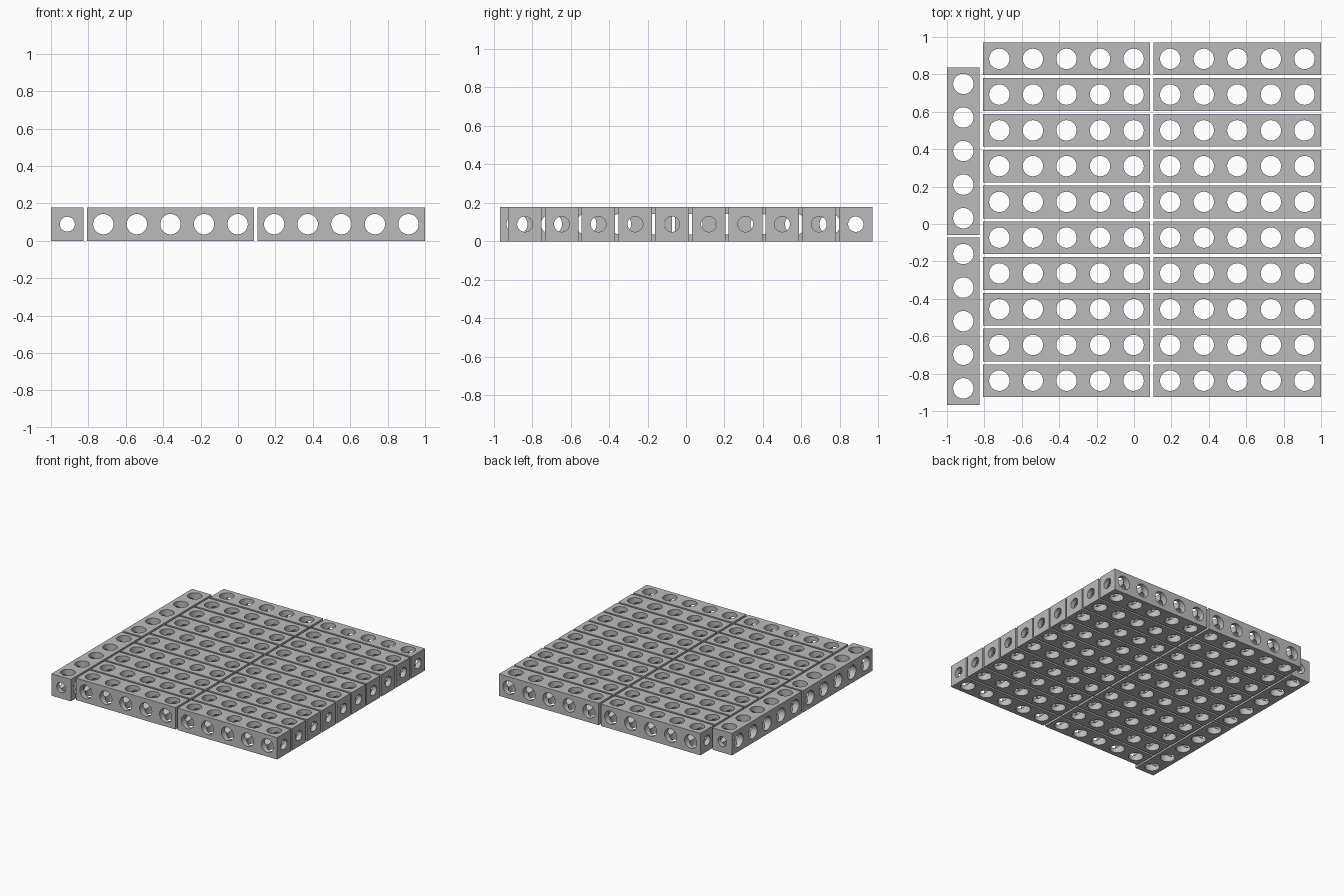
import bpy, bmesh, math
from mathutils import Matrix, Vector

if "Cube" in bpy.data.objects:
    bpy.data.objects.remove(bpy.data.objects["Cube"])

LENGTH, WIDTH, HEIGHT = 0.895, 0.175, 0.178
PITCH = 0.1795              # hole spacing along a bar
HOLE_R, END_R = 0.0545, 0.04
ROW_STEP = 0.1912

grey = bpy.data.materials.new("light_grey")
grey.diffuse_color = (0.5, 0.5, 0.5, 1)
grey.use_nodes = True
grey.node_tree.nodes["Principled BSDF"].inputs["Base Color"].default_value = grey.diffuse_color


def make_object(name, bm):
    mesh = bpy.data.meshes.new(name)
    bm.to_mesh(mesh)
    bm.free()
    obj = bpy.data.objects.new(name, mesh)
    bpy.context.collection.objects.link(obj)
    return obj


def hole_cutter(name, axis, radius, depth, centres):
    """Round rods along one axis, used for drilling."""
    bm = bmesh.new()
    turn = Vector((0, 0, 1)).rotation_difference(Vector(axis)).to_matrix().to_4x4()
    for x in centres:
        bmesh.ops.create_cone(bm, cap_ends=True, segments=32, radius1=radius,
                              radius2=radius, depth=depth,
                              matrix=Matrix.Translation((x, 0, 0)) @ turn)
    obj = make_object(name, bm)
    obj.hide_render = True
    return obj


# Solid bar, drilled across, vertically and lengthwise
bm = bmesh.new()
bmesh.ops.create_cube(bm, size=1, matrix=Matrix.Diagonal((LENGTH, WIDTH, HEIGHT, 1)))
bar = make_object("drilled_bar", bm)
bar.data.materials.append(grey)

centres = [(i - 2) * PITCH for i in range(5)]
cutters = [hole_cutter("vertical_cutter", (0, 0, 1), HOLE_R, 0.4, centres),
           hole_cutter("cross_cutter", (0, 1, 0), HOLE_R, 0.4, centres),
           hole_cutter("lengthwise_cutter", (1, 0, 0), END_R, 1.2, [0])]
for cutter in cutters:
    mod = bar.modifiers.new("drill", 'BOOLEAN')
    mod.operation = 'DIFFERENCE'
    mod.solver = 'EXACT'
    mod.object = cutter

bpy.context.view_layer.update()
drilled = bpy.data.meshes.new_from_object(
    bar.evaluated_get(bpy.context.evaluated_depsgraph_get()))
for obj in [bar] + cutters:
    bpy.data.objects.remove(obj)


def place_bar(name, x, y, turned=False):
    obj = bpy.data.objects.new(name, drilled)
    obj.location = (x, y, HEIGHT / 2)
    obj.rotation_euler.z = math.pi / 2 if turned else 0
    bpy.context.collection.objects.link(obj)
    return obj


# Ten rows of two bars
bars = []
for row in range(10):
    y = 0.883 - row * ROW_STEP
    for side, x in (("left", -0.361), ("right", 0.5525)):
        bars.append(place_bar(f"{side}_bar_{row + 1}", x, y))

# Two bars across the ends of the rows
bars.append(place_bar("back_end_bar", -0.9125, 0.39, True))
bars.append(place_bar("front_end_bar", -0.9125, -0.5195, True))

# Rounded hole walls with sharp rims
bpy.ops.object.select_all(action='DESELECT')
bars[0].select_set(True)
bpy.context.view_layer.objects.active = bars[0]
bpy.ops.object.shade_smooth_by_angle(angle=math.radians(30))
